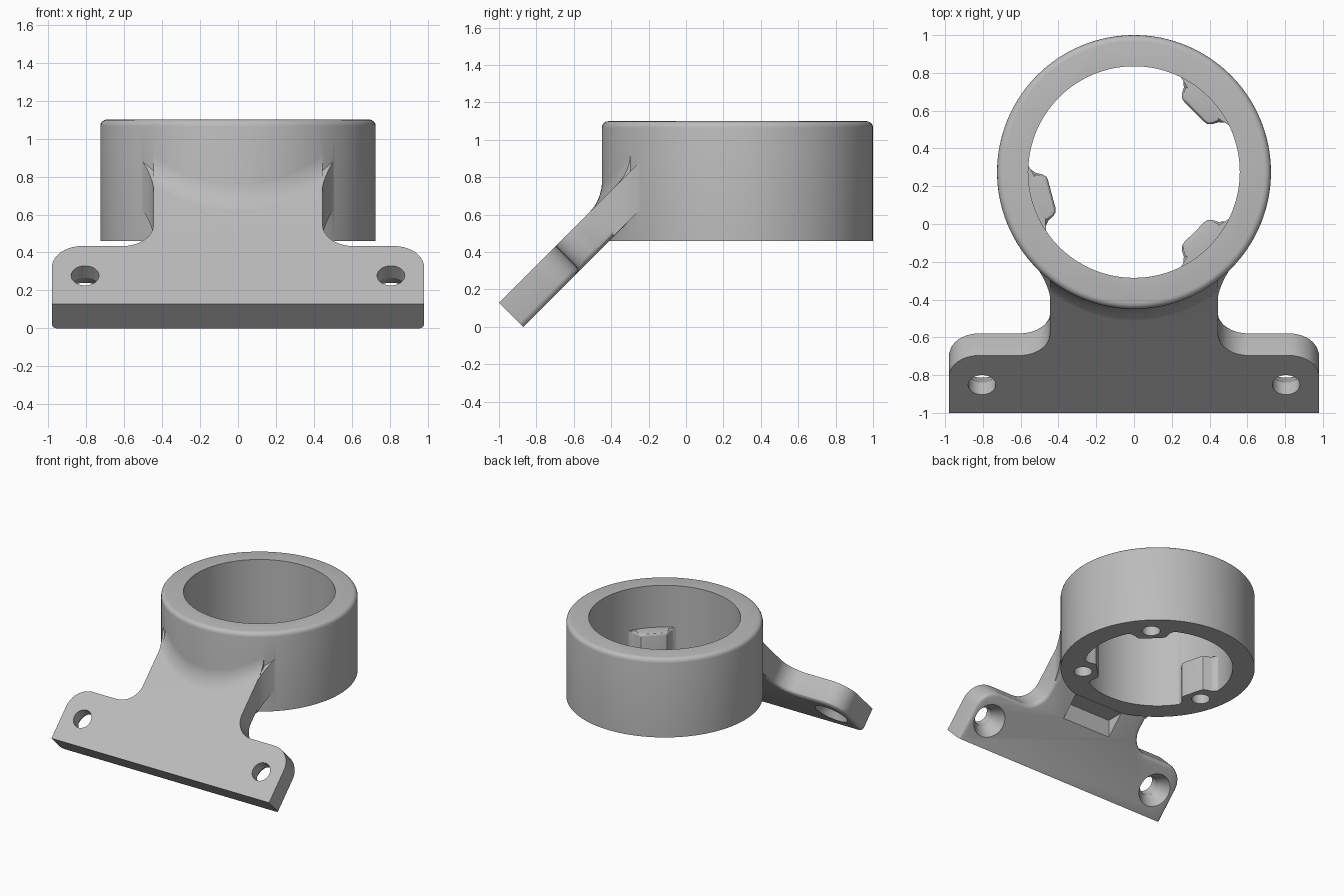
import bpy, bmesh, math
from mathutils import Matrix, Vector

if "Cube" in bpy.data.objects:
    bpy.data.objects.remove(bpy.data.objects["Cube"], do_unlink=True)

# One plain grey material
grey = bpy.data.materials.new("light_grey")
grey.use_nodes = True
grey.diffuse_color = (0.5, 0.5, 0.5, 1)
grey.node_tree.nodes["Principled BSDF"].inputs["Base Color"].default_value = (0.5, 0.5, 0.5, 1)

CENTRE_Y, R_OUT, R_IN, Z0, Z1 = 0.275, 0.725, 0.56, 0.46, 1.10
THICK = 0.184
TILT = Matrix.Translation((0, -1, 0.13)) @ Matrix.Rotation(math.radians(45), 4, 'X')


def finish(name, bm):
    bmesh.ops.recalc_face_normals(bm, faces=bm.faces)
    mesh = bpy.data.meshes.new(name)
    bm.to_mesh(mesh)
    bm.free()
    mesh.materials.append(grey)
    obj = bpy.data.objects.new(name, mesh)
    bpy.context.collection.objects.link(obj)
    return obj


def prism(outline, z0, z1):
    bm = bmesh.new()
    base = bm.faces.new([bm.verts.new((x, y, z0)) for x, y in outline])
    top = bmesh.ops.extrude_face_region(bm, geom=[base])["geom"]
    bmesh.ops.translate(bm, verts=[g for g in top if isinstance(g, bmesh.types.BMVert)],
                        vec=(0, 0, z1 - z0))
    return bm


def cone(r0, r1, x, y, z0, z1, segs=48):
    bm = bmesh.new()
    bmesh.ops.create_cone(bm, cap_ends=True, segments=segs, radius1=r0, radius2=r1,
                          depth=z1 - z0, matrix=Matrix.Translation((x, y, (z0 + z1) / 2)))
    return bm


def arc(cx, cy, r, a0, a1, n=10):
    angles = [math.radians(a0 + (a1 - a0) * i / n) for i in range(n + 1)]
    return [(cx + r * math.cos(a), cy + r * math.sin(a)) for a in angles]


def bezier(a, b, c, n=8):
    a, b, c = Vector(a), Vector(b), Vector(c)
    return [tuple(a * (1 - t) ** 2 + b * 2 * t * (1 - t) + c * t * t)
            for t in (i / n for i in range(n + 1))]


def combine(target, bm, operation):
    tool = finish("tool", bm)
    tool.hide_render = True
    mod = target.modifiers.new("combine", 'BOOLEAN')
    mod.operation, mod.object, mod.solver = operation, tool, 'EXACT'
    bpy.context.view_layer.objects.active = target
    bpy.ops.object.modifier_apply(modifier=mod.name)
    bpy.data.objects.remove(tool, do_unlink=True)


# Ring body with a rounded upper rim
bm = cone(R_OUT, R_OUT, 0, CENTRE_Y, Z0, Z1, 128)
rim = [e for e in bm.edges if all(v.co.z > Z1 - 0.001 for v in e.verts)]
bmesh.ops.bevel(bm, geom=rim, offset=0.035, segments=4, profile=0.5, affect='EDGES')
holder = finish("ring_holder", bm)

# Slanted mounting plate: foot with rounded wings and a narrow neck
V_END = 1.03
side = [(0.98, 0)] + arc(0.82, 0.27, 0.16, 0, 90) + arc(0.605, 0.59, 0.16, 270, 180) + [(0.445, V_END)]
bm = prism(side + [(-x, y) for x, y in reversed(side)], -THICK, 0)
under = [e for e in bm.edges if all(v.co.z < -0.1 for v in e.verts)
         and not all(v.co.y < 0.001 for v in e.verts)
         and not all(v.co.y > V_END - 0.001 for v in e.verts)]
bmesh.ops.bevel(bm, geom=under, offset=0.03, segments=3, profile=0.5, affect='EDGES')
bm.transform(TILT)
combine(holder, bm, 'UNION')

# Curved gussets where the neck sides meet the ring
for s in (1, -1):
    outline = bezier((0.444, -0.39), (0.455, -0.31), (0.535, -0.2)) + [(0.43, -0.2), (0.43, -0.39)]
    bm = prism([(s * x, y) for x, y in outline], 0.873, 1.128)
    for v in bm.verts:
        v.co.z += v.co.y
    combine(holder, bm, 'UNION')

# Blend from the neck's upper face up the ring wall, lofted across x
bm = bmesh.new()
rows = []
for i in range(25):
    x = 0.444 * (i / 12 - 1)
    y = CENTRE_Y - math.sqrt(R_OUT ** 2 - x * x)
    z = y + 1.129
    pts = bezier((y - 0.07, z - 0.07), (y, z), (y + 0.002, z + 0.11))
    pts += [(y + 0.04, z + 0.11), (y + 0.04, z - 0.12), (y - 0.07, z - 0.12)]
    rows.append([bm.verts.new((x, py, pz)) for py, pz in pts])
for a, b in zip(rows, rows[1:]):
    for j in range(len(a)):
        k = (j + 1) % len(a)
        bm.faces.new((a[j], a[k], b[k], b[j]))
bm.faces.new(rows[0])
bm.faces.new(rows[-1])
combine(holder, bm, 'UNION')

# Bore through the ring
combine(holder, cone(R_IN, R_IN, 0, CENTRE_Y, 0.3, 1.3, 128), 'DIFFERENCE')

# Clearance pocket below the ring in the plate's underside
pocket = [(-0.22, -0.555), (0.22, -0.555), (0.22, -0.3), (-0.22, -0.3)]
combine(holder, prism(pocket, 0.2, Z0 - 0.001), 'DIFFERENCE')

# Countersunk mounting holes in the wings
for x in (-0.805, 0.805):
    for r0, z0, z1 in ((0.073, -0.3, 0.1), (0.14, -0.2, -0.09)):
        bm = cone(r0, 0.073, x, 0.21, z0, z1)
        bm.transform(TILT)
        combine(holder, bm, 'DIFFERENCE')

# Three inner screw bosses, each with a blind hole from below
half = [(19, 0.6), (19, 0.562), (16.5, 0.548), (14.5, 0.52), (13.5, 0.485), (12, 0.465), (9.5, 0.457), (4, 0.452)]
for angle in (45, 195, 315):
    outline = [(r * math.cos(math.radians(angle + a)), CENTRE_Y + r * math.sin(math.radians(angle + a)))
               for a, r in half + [(-a, r) for a, r in reversed(half)]]
    bm = prism(outline, Z0, 0.76)
    top = [e for e in bm.edges if all(v.co.z > 0.75 for v in e.verts)
           and any((v.co.xy - Vector((0, CENTRE_Y))).length < 0.54 for v in e.verts)]
    bmesh.ops.bevel(bm, geom=top, offset=0.02, segments=3, profile=0.5, affect='EDGES')
    combine(holder, bm, 'UNION')
for angle in (45, 195, 315):
    a = math.radians(angle)
    combine(holder, cone(0.068, 0.068, 0.56 * math.cos(a), CENTRE_Y + 0.56 * math.sin(a), 0.4, 0.68, 32),
            'DIFFERENCE')

# Smooth curved walls, keep machined edges sharp
for o in bpy.context.selected_objects:
    o.select_set(False)
holder.select_set(True)
bpy.context.view_layer.objects.active = holder
bpy.ops.object.shade_smooth_by_angle(angle=math.radians(30))
